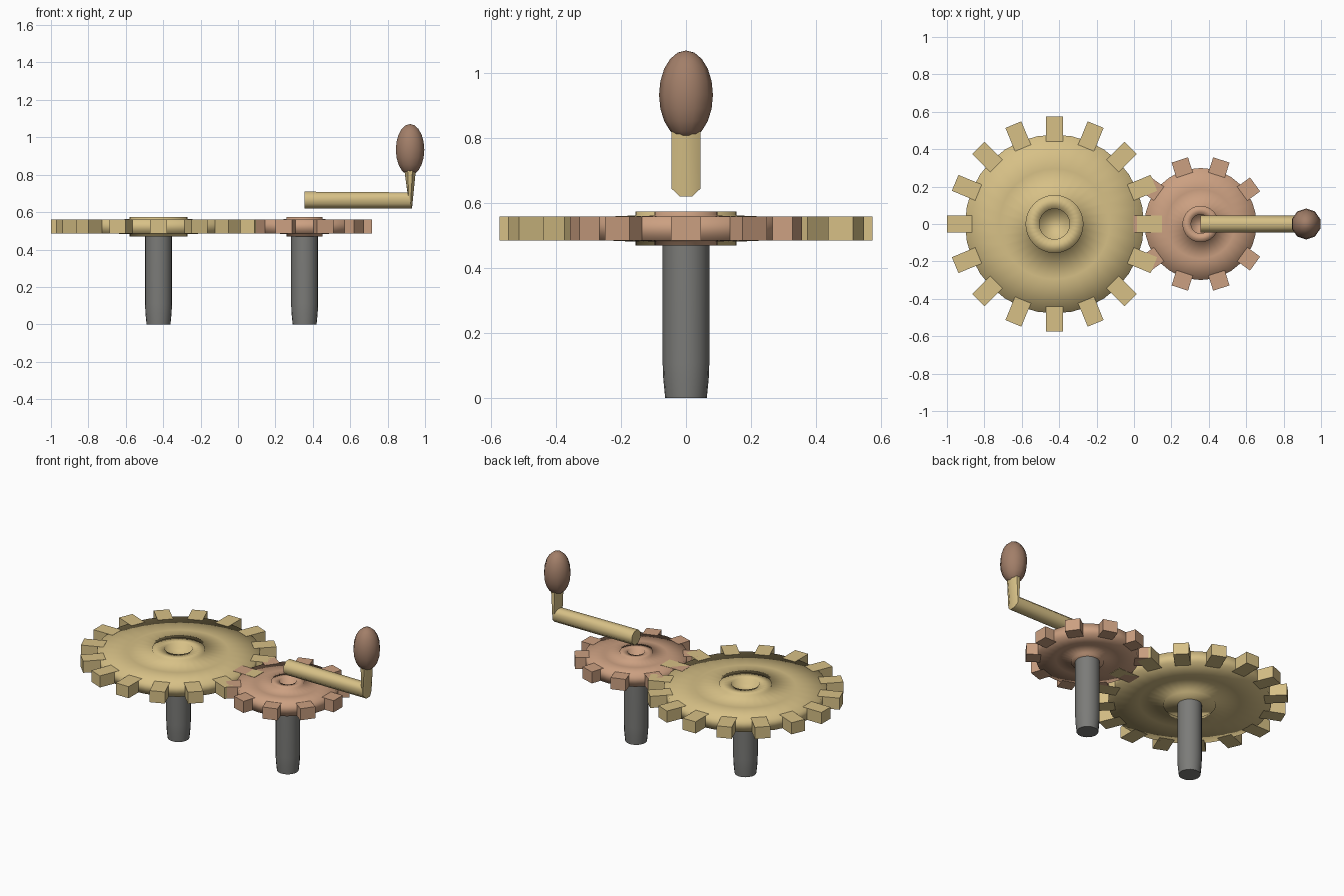
import bpy, bmesh, math
from mathutils import Matrix, Vector

if "Cube" in bpy.data.objects:
    bpy.data.objects.remove(bpy.data.objects["Cube"])

def material(name, col):
    m = bpy.data.materials.new(name)
    m.diffuse_color = (*col, 1)
    m.use_nodes = True
    m.node_tree.nodes["Principled BSDF"].inputs["Base Color"].default_value = m.diffuse_color
    return m

TAN = material("tan_wood", (0.68, 0.53, 0.24))
ROSE = material("rose_wood", (0.60, 0.35, 0.22))
BROWN = material("grip_brown", (0.36, 0.21, 0.14))
STEEL = material("dark_grey", (0.20, 0.20, 0.19))

def finish(bm, name, mat, smooth=None):
    bmesh.ops.recalc_face_normals(bm, faces=bm.faces)
    me = bpy.data.meshes.new(name)
    bm.to_mesh(me)
    bm.free()
    me.materials.append(mat)
    ob = bpy.data.objects.new(name, me)
    bpy.context.collection.objects.link(ob)
    if smooth:
        bpy.ops.object.select_all(action='DESELECT')
        ob.select_set(True)
        bpy.context.view_layer.objects.active = ob
        bpy.ops.object.shade_smooth_by_angle(angle=math.radians(smooth))
    return ob

def loft(bm, rings):
    """Bridge equal rings of points and cap both ends."""
    vs = [[bm.verts.new(p) for p in r] for r in rings]
    n = len(vs[0])
    for a, b in zip(vs, vs[1:]):
        for i in range(n):
            j = (i + 1) % n
            bm.faces.new((a[i], a[j], b[j], b[i]))
    bm.faces.new(vs[0])
    bm.faces.new(vs[-1])

def turned(name, x, profile, n, mat, smooth):
    bm = bmesh.new()
    loft(bm, [[(x + r * math.cos(2 * math.pi * i / n), r * math.sin(2 * math.pi * i / n), z)
               for i in range(n)] for r, z in profile])
    return finish(bm, name, mat, smooth)

def gear(name, x, s, teeth, outer, mat):
    # disc with raised hub and shallow bore
    prof = [(.155, .47), (.155, .482), (.295, .488), (.478, .485), (.478, .56),
            (.295, .557), (.155, .563), (.155, .575), (.081, .575), (.081, .535)]
    turned(name + "_disc", x, [(r * s, z) for r, z in prof], 32, mat, 100)
    # block teeth
    bm = bmesh.new()
    inner = .44 * s
    for i in range(teeth):
        m = (Matrix.Translation((x, 0, .5225)) @ Matrix.Rotation(2 * math.pi * i / teeth, 4, 'Z')
             @ Matrix.Translation(((inner + outer) / 2, 0, 0))
             @ Matrix.Diagonal((outer - inner, .092, .075, 1)))
        bmesh.ops.create_cube(bm, size=1, matrix=m)
    finish(bm, name + "_teeth", mat)

gear("large_gear", -.425, 1, 16, .575, TAN)
gear("small_gear", .356, .626, 10, .36, ROSE)

# support posts
for name, x in (("large_gear_post", -.425), ("small_gear_post", .356)):
    turned(name, x, [(.064, 0), (.070, .06), (.072, .11), (.072, .5)], 20, STEEL, 40)

# crank arm: octagonal tube bent upwards
def section(c, u, ru, rv):
    u = Vector(u).normalized()
    return [Vector(c) + u * ru * math.cos(a) + Vector((0, rv * math.sin(a), 0))
            for a in (math.pi * (i + .5) / 4 for i in range(8))]

bm = bmesh.new()
loft(bm, [section((.356, 0, .665), (0, 0, 1), .048, .048),
          section((.918, 0, .663), (-.28, 0, .96), .048, .048),
          section((.92, 0, .83), (-1, 0, 0), .034, .048)])
finish(bm, "crank_arm", TAN, 50)

# egg-shaped grip
bm = bmesh.new()
bmesh.ops.create_uvsphere(bm, u_segments=10, v_segments=10, radius=1,
    matrix=Matrix.Translation((.92, 0, .934)) @ Matrix.Diagonal((.08, .083, .137, 1)))
finish(bm, "crank_grip", BROWN, 60)
